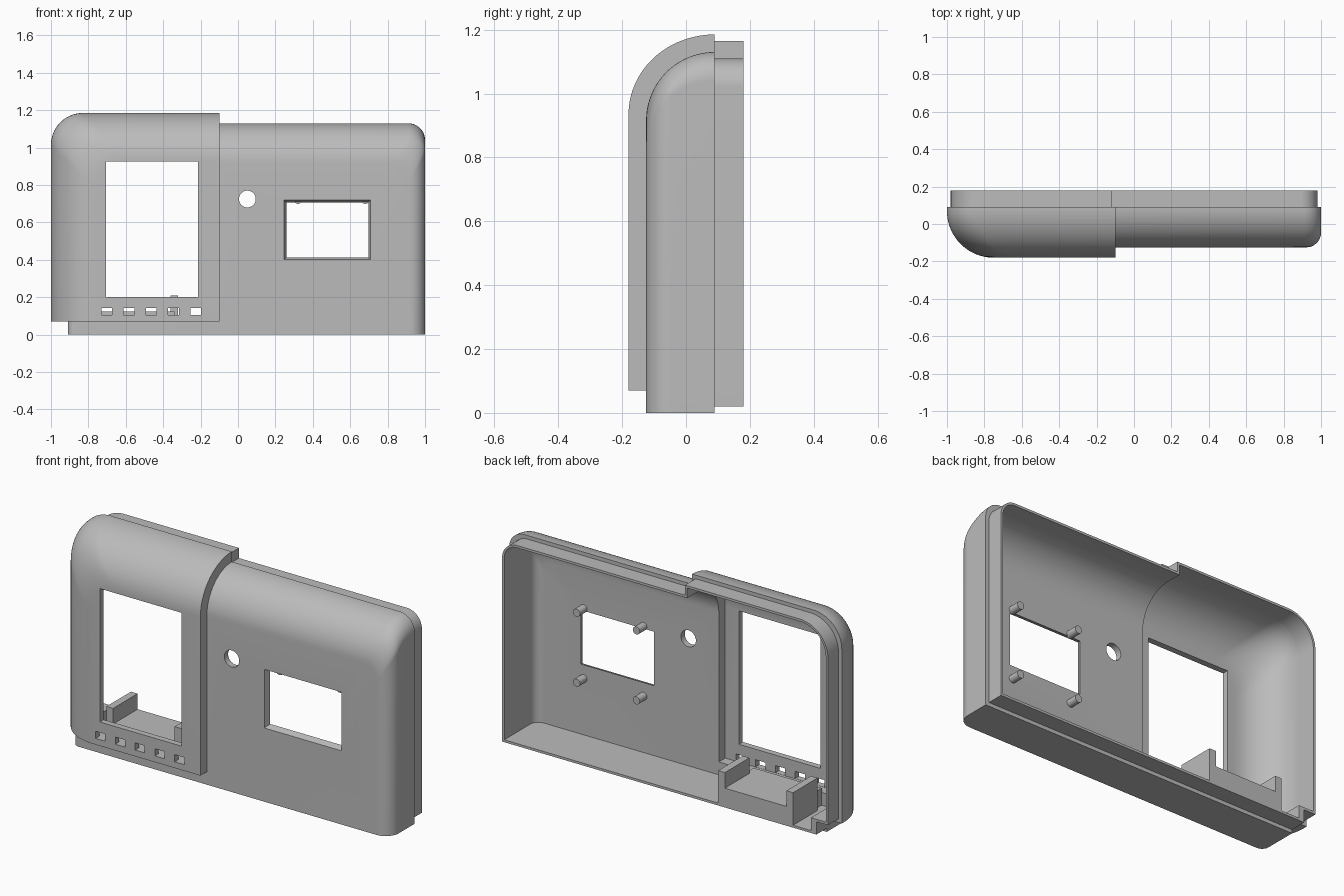
import bpy, bmesh, math
from mathutils import Matrix

cube = bpy.data.objects.get("Cube")
if cube:
    bpy.data.objects.remove(cube, do_unlink=True)

WALL = 0.033      # shell thickness
STEP = 0.02       # how far the rear lip sits inside the shell
Y_LIP, Y_BACK = 0.09, 0.18
ARC = 20

grey = bpy.data.materials.new("plastic_grey")
grey.use_nodes = True
grey.diffuse_color = (0.5, 0.5, 0.5, 1)
grey.node_tree.nodes["Principled BSDF"].inputs["Base Color"].default_value = (0.5, 0.5, 0.5, 1)


def finish(bm, name):
    bmesh.ops.recalc_face_normals(bm, faces=bm.faces)
    mesh = bpy.data.meshes.new(name)
    bm.to_mesh(mesh)
    bm.free()
    mesh.materials.append(grey)
    obj = bpy.data.objects.new(name, mesh)
    bpy.context.collection.objects.link(obj)
    return obj


def box(name, x0, x1, y0, y1, z0, z1, taper=0.0):
    """Box; taper shrinks the rear end on all sides."""
    bm = bmesh.new()
    bmesh.ops.create_cube(bm, size=1)
    for v in bm.verts:
        t = taper if v.co.y > 0 else 0
        v.co.x = x1 - t if v.co.x > 0 else x0 + t
        v.co.z = z1 - t if v.co.z > 0 else z0 + t
        v.co.y = y1 if v.co.y > 0 else y0
    return finish(bm, name)


def cylinder(name, x, z, r, y0, y1, sides=32):
    bm = bmesh.new()
    turn = Matrix.Translation((x, (y0 + y1) / 2, z)) @ Matrix.Rotation(math.pi / 2, 4, 'X')
    bmesh.ops.create_cone(bm, cap_ends=True, segments=sides, radius1=r, radius2=r,
                          depth=y1 - y0, matrix=turn)
    return finish(bm, name)


def pod(name, inner, outer, z0, z1, front, top_r, side_r, corner_r, off=0.0, lip_side=STEP):
    """Loft along y with a rounded top, rounded outer side and rounded corner.
    off > 0 builds the matching cavity."""
    s = 1 if outer > inner else -1
    outer -= s * off
    z0, z1, front = z0 + off, z1 - off, front + off
    depth = Y_LIP - front
    top_r = max(top_r - off, 0)
    side_r = max(side_r - off, 0.01)
    corner_r = max(corner_r - off * 0.5, 0.01)
    # each station: y, side inset, top inset, bottom inset, inner inset
    levels = {0.0, side_r}
    levels |= {depth * (1 - math.cos(math.pi / 2 * i / ARC)) for i in range(ARC + 1)}
    levels |= {side_r * (1 - math.cos(math.pi / 2 * i / ARC)) for i in range(ARC + 1)}
    stations = []
    last = -1
    for d in sorted(levels):
        if d - last < 0.0008 and d < depth - 0.0001:
            continue
        last = d
        side = side_r * (1 - math.sqrt(max(0, 1 - (1 - min(d / side_r, 1)) ** 2)))
        top = top_r * (1 - math.sqrt(max(0, 1 - (1 - min(d / depth, 1)) ** 2)))
        stations.append((front + d, side, top, 0, 0))
    if off:
        stations.append((Y_BACK + 0.05, 0, 0, 0, 0))
    else:
        stations += [(y, lip_side, STEP, STEP, STEP) for y in (Y_LIP, Y_BACK)]
    bm = bmesh.new()
    rings = []
    for y, side, top, low, mid in stations:
        xo, xi, zt, zb = outer - s * side, inner - s * -mid, z1 - top, z0 + low
        pts = [(xi, zb), (xo, zb)]
        for i in range(ARC + 1):
            a = math.pi / 2 * i / ARC
            pts.append((xo - s * corner_r * (1 - math.cos(a)), zt - corner_r * (1 - math.sin(a))))
        pts.append((xi, zt))
        rings.append([bm.verts.new((x, y, z)) for x, z in pts])
    for a, b in zip(rings, rings[1:]):
        for i in range(len(a)):
            j = (i + 1) % len(a)
            bm.faces.new((a[i], a[j], b[j], b[i]))
    bm.faces.new(rings[0])
    bm.faces.new(rings[-1])
    return finish(bm, name)


def combine(target, tools, operation):
    for tool in tools:
        mod = target.modifiers.new("combine", 'BOOLEAN')
        mod.operation, mod.solver, mod.object = operation, 'EXACT', tool
    bpy.context.view_layer.update()
    graph = bpy.context.evaluated_depsgraph_get()
    mesh = bpy.data.meshes.new_from_object(target.evaluated_get(graph))
    target.modifiers.clear()
    target.data = mesh
    for tool in tools:
        bpy.data.objects.remove(tool, do_unlink=True)


# Shell: tall pod, low pod and the base under the tall pod
tall = dict(outer=-1.0, z0=0.07, z1=1.185, front=-0.18, top_r=0.25, side_r=0.25, corner_r=0.17)
low = dict(outer=1.0, z0=0.0, z1=1.13, front=-0.125, top_r=0.215, side_r=0.08, corner_r=0.09)
base = dict(outer=-0.91, z0=0.0, z1=0.15, front=-0.125, top_r=0.0, side_r=0.04, corner_r=0.01)

shell = pod("case_shell", inner=-0.1, **tall)
combine(shell, [pod("low_body", inner=-0.3, **low),
                pod("base_body", inner=-0.2, lip_side=0, **base)], 'UNION')
combine(shell, [pod("tall_cavity", inner=-0.1 - WALL, off=WALL, **tall),
                pod("low_cavity", inner=-0.25, off=WALL, **low),
                pod("base_cavity", inner=-0.2, off=WALL, **base)], 'DIFFERENCE')

# Openings: tall window, bevelled window, round hole and row of slots
cuts = [box("tall_window", -0.705, -0.215, -0.3, -0.06, 0.2, 0.925),
        box("bevelled_window", 0.245, 0.71, -0.127, -0.09, 0.4, 0.72, taper=0.014),
        box("window_through", 0.259, 0.696, -0.1, -0.05, 0.414, 0.706),
        cylinder("round_hole", 0.05, 0.725, 0.045, -0.3, 0.0)]
for i in range(5):
    x = -0.702 + i * 0.119
    cuts.append(box("slot", x - 0.029, x + 0.029, -0.3, -0.11, 0.104, 0.143))
combine(shell, cuts, 'DIFFERENCE')
shell.name = "case_shell"

# Inner shelf with two end brackets
box("shelf", -0.75, -0.34, -0.095, Y_BACK, 0.025, 0.125)
box("right_bracket", -0.77, -0.73, -0.03, Y_BACK, 0.025, 0.21)
box("left_bracket", -0.36, -0.32, -0.03, Y_BACK, 0.025, 0.21)

# Mounting pegs around the bevelled window
smooth = [shell]
for x in (0.32, 0.68):
    for z in (0.34, 0.72):
        smooth.append(cylinder("mounting_peg", x, z, 0.021, -0.1, -0.03, 20))

for obj in bpy.context.selected_objects:
    obj.select_set(False)
for obj in smooth:
    obj.select_set(True)
bpy.context.view_layer.objects.active = shell
bpy.ops.object.shade_smooth_by_angle(angle=math.radians(30))
